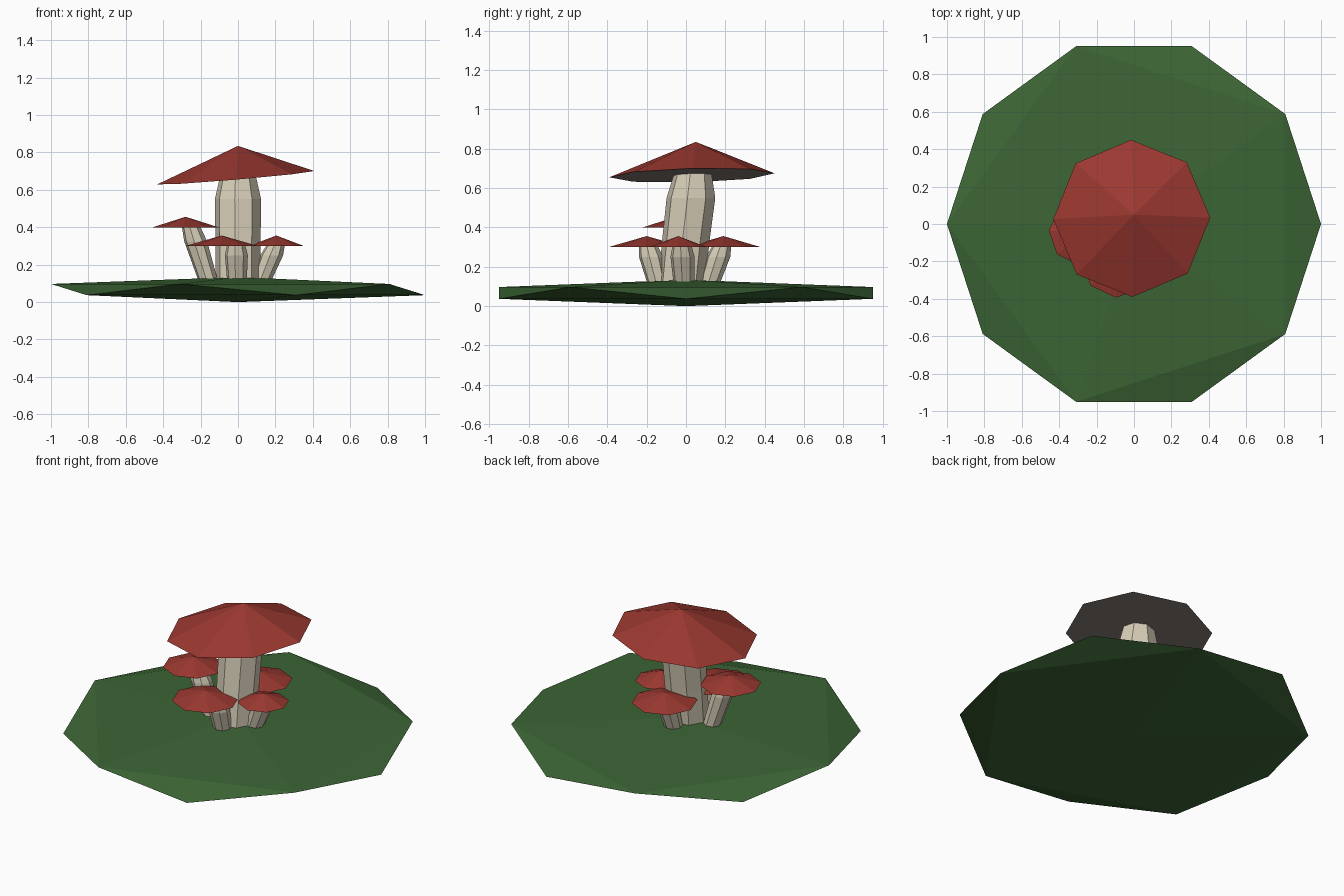
import bpy, bmesh
from math import cos, sin, pi, radians
from mathutils import Vector

if "Cube" in bpy.data.objects:
    bpy.data.objects.remove(bpy.data.objects["Cube"])


def material(name, color):
    m = bpy.data.materials.new(name)
    m.diffuse_color = (*color, 1)
    m.use_nodes = True
    m.node_tree.nodes["Principled BSDF"].inputs["Base Color"].default_value = m.diffuse_color
    return m


GREEN = material("grass_green", (0.045, 0.13, 0.036))
RED = material("cap_red", (0.33, 0.04, 0.03))
GILL = material("gill_grey", (0.25, 0.21, 0.19))
CREAM = material("stem_cream", (0.68, 0.62, 0.48))


def finish(name, bm, *mats):
    bmesh.ops.recalc_face_normals(bm, faces=bm.faces)
    mesh = bpy.data.meshes.new(name)
    bm.to_mesh(mesh)
    bm.free()
    for m in mats:
        mesh.materials.append(m)
    obj = bpy.data.objects.new(name, mesh)
    bpy.context.collection.objects.link(obj)


def ring(bm, c, r, phase, slope=(0, 0), n=8):
    verts = []
    for i in range(n):
        a = 2 * pi * i / n + phase
        x, y = r * cos(a), r * sin(a)
        verts.append(bm.verts.new((c[0] + x, c[1] + y,
                                   c[2] + slope[0] * x + slope[1] * y)))
    return verts


def stem(name, sections, phase=radians(-8)):
    """Eight-sided tube through (centre, radius) sections."""
    bm = bmesh.new()
    rings = [ring(bm, c, r, phase) for c, r in sections]
    for lo, hi in zip(rings, rings[1:]):
        for i in range(8):
            j = (i + 1) % 8
            bm.faces.new((lo[i], lo[j], hi[j], hi[i]))
    bm.faces.new(rings[0])
    bm.faces.new(rings[-1])
    finish(name, bm, CREAM)


def cap(name, centre, r, apex, slope=(0, 0), phase=radians(-3)):
    """Eight-sided cone with a flat grey underside."""
    bm = bmesh.new()
    rim = ring(bm, centre, r, phase, slope)
    tip = bm.verts.new(apex)
    for i in range(8):
        bm.faces.new((rim[i], rim[(i + 1) % 8], tip))
    under = bm.faces.new(rim)
    under.material_index = 1
    finish(name, bm, RED, GILL)


# grass mound: flattened icosahedron
bm = bmesh.new()
bmesh.ops.create_icosphere(bm, subdivisions=1, radius=1)
for v in bm.verts:
    v.co = Vector((-v.co.x * 1.118, -v.co.y * 1.118, 0.067 + v.co.z * 0.067))
finish("grass_mound", bm, GREEN)

# large mushroom
stem("main_stem", [((0, -0.025, 0.09), 0.12), ((0, 0.0, 0.34), 0.122),
                   ((0, 0.025, 0.55), 0.125), ((0, 0.035, 0.675), 0.096)])
cap("main_cap", (-0.012, 0.03, 0.665), 0.42, (0, 0.05, 0.835),
    slope=(0.085, 0.025), phase=radians(0.5))

# small mushrooms: name, stem base xy, stem top xy, cap xy, cap radius, rim z
SMALL = [
    ("left", (-0.155, -0.03), (-0.25, -0.045), (-0.28, -0.045), 0.176, 0.40),
    ("front", (-0.005, -0.14), (-0.01, -0.19), (-0.087, -0.2), 0.194, 0.30),
    ("right", (0.12, -0.01), (0.2, -0.02), (0.205, -0.04), 0.147, 0.30),
    ("back", (0.0, 0.115), (0.01, 0.18), (0.017, 0.19), 0.19, 0.30),
]
for name, base, top, c, r, z in SMALL:
    b, t = Vector((*base, 0.1)), Vector((*top, z))
    stem(name + "_stem", [(b, 0.052), (b.lerp(t, 0.75), 0.062), (t, 0.05)])
    cap(name + "_cap", (*c, z), r, (*c, z + 0.056))
